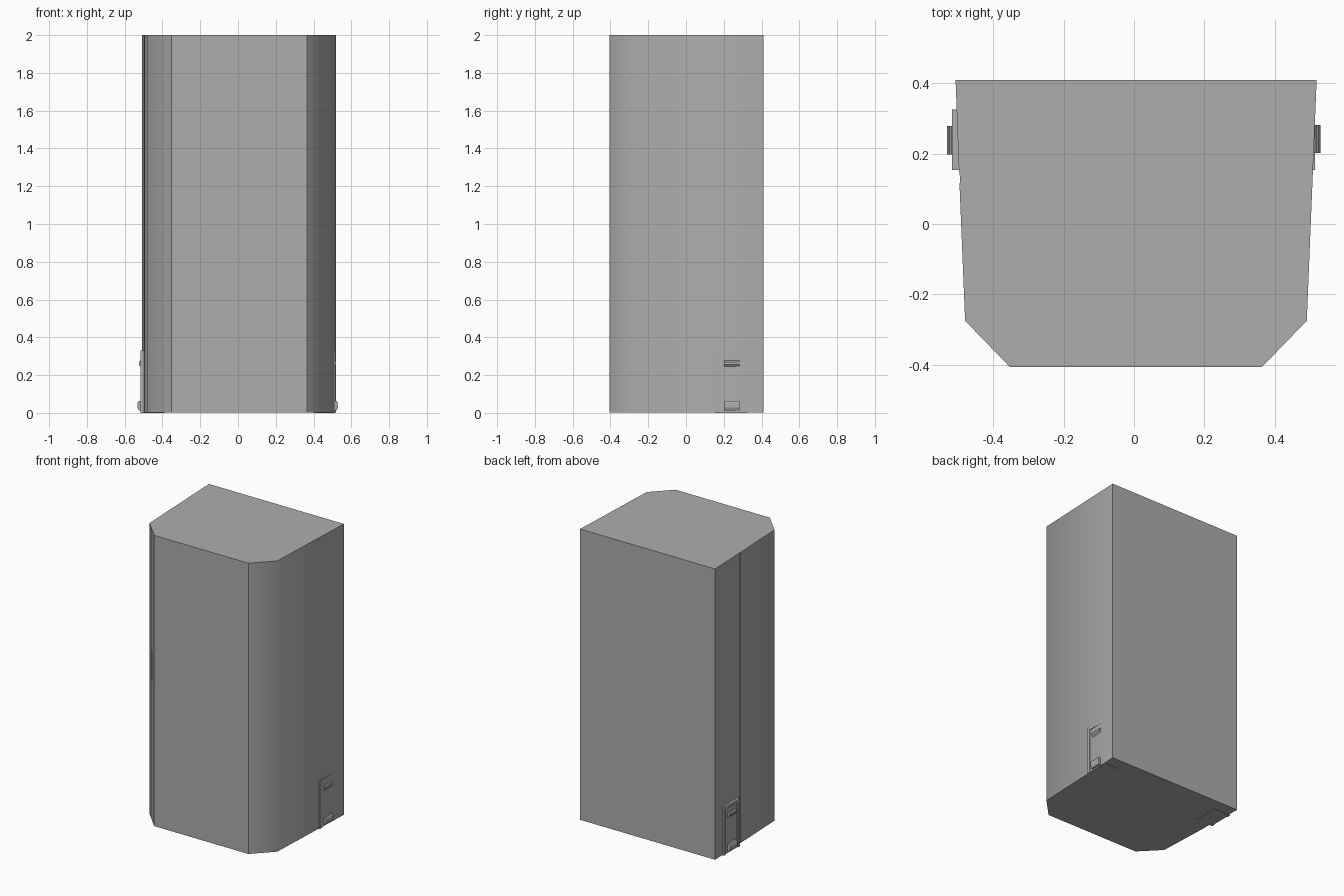
import bpy, bmesh

if "Cube" in bpy.data.objects:
    bpy.data.objects.remove(bpy.data.objects["Cube"])

grey = bpy.data.materials.new("dark_grey")
grey.diffuse_color = (0.42, 0.42, 0.42, 1)
grey.use_nodes = True
grey.node_tree.nodes["Principled BSDF"].inputs["Base Color"].default_value = grey.diffuse_color

def finish(name, bm):
    bmesh.ops.recalc_face_normals(bm, faces=bm.faces[:])
    me = bpy.data.meshes.new(name)
    bm.to_mesh(me)
    bm.free()
    me.materials.append(grey)
    ob = bpy.data.objects.new(name, me)
    bpy.context.collection.objects.link(ob)
    return ob

def prism(pts, vec):
    # closed outline of 3D points extruded along a vector
    bm = bmesh.new()
    face = bm.faces.new([bm.verts.new(p) for p in pts])
    r = bmesh.ops.extrude_face_region(bm, geom=[face], use_keep_orig=True)
    verts = [v for v in r["geom"] if isinstance(v, bmesh.types.BMVert)]
    bmesh.ops.translate(bm, verts=verts, vec=vec)
    return bm

def box(name, x, y, z):
    return finish(name, prism([(x[0], y[0], z[0]), (x[1], y[0], z[0]),
                               (x[1], y[1], z[0]), (x[0], y[1], z[0])],
                              (0, 0, z[1] - z[0])))

# main cabinet: tapered plan, chamfered front corners, fine seam on the left
plan = [(-0.353, -0.406), (0.364, -0.406), (0.491, -0.275), (0.519, 0.409),
        (-0.507, 0.409), (-0.4975, 0.150), (-0.4955, 0.148),
        (-0.4945, 0.118), (-0.4960, 0.116), (-0.480, -0.275)]
bm = prism([(x, y, 0.002) for x, y in plan], (0, 0, 1.998))
for e in bm.edges:
    a, b = e.verts
    soft = abs(a.co.y + 0.275) < 0.001 and abs(b.co.y + 0.275) < 0.001
    e.smooth = soft and abs(a.co.z - b.co.z) > 1
for face in bm.faces:
    face.smooth = True
finish("cabinet_body", bm)

def connector(side, s, inner, outer, y_shift, low_lip, top_lip):
    # raised plate frame with a recessed centre
    y0, y1 = 0.153, 0.326
    box(side + "_plate", (inner, outer - s * 0.006), (y0, y1), (0.0, 0.32))
    for n, y in (("front", (y0, y0 + 0.022)), ("back", (y1 - 0.022, y1))):
        box(f"{side}_frame_{n}", (inner, outer), y, (0.0, 0.33))
    box(side + "_frame_top", (inner, outer), (y0 + 0.022, y1 - 0.022), (0.31, 0.33))
    # upper and lower wedge shaped catches
    ya = 0.2 + y_shift
    for n, z0, z1, out in (("upper", 0.245, 0.277, top_lip), ("lower", 0.012, 0.062, low_lip)):
        h = z1 - z0
        bm = prism([(inner, ya, z0), (out - s * 0.008, ya, z0),
                    (out, ya, z0 + h * 0.35), (out, ya, z1 - h * 0.2),
                    (out - s * 0.006, ya, z1), (inner, ya, z1)], (0, 0.08, 0))
        finish(f"{side}_{n}_catch", bm)

# service connectors low on both sides
connector("left", -1, -0.39, -0.517, -0.002, -0.532, -0.525)
connector("right", 1, 0.40, 0.5145, 0.002, 0.5295, 0.5195)
